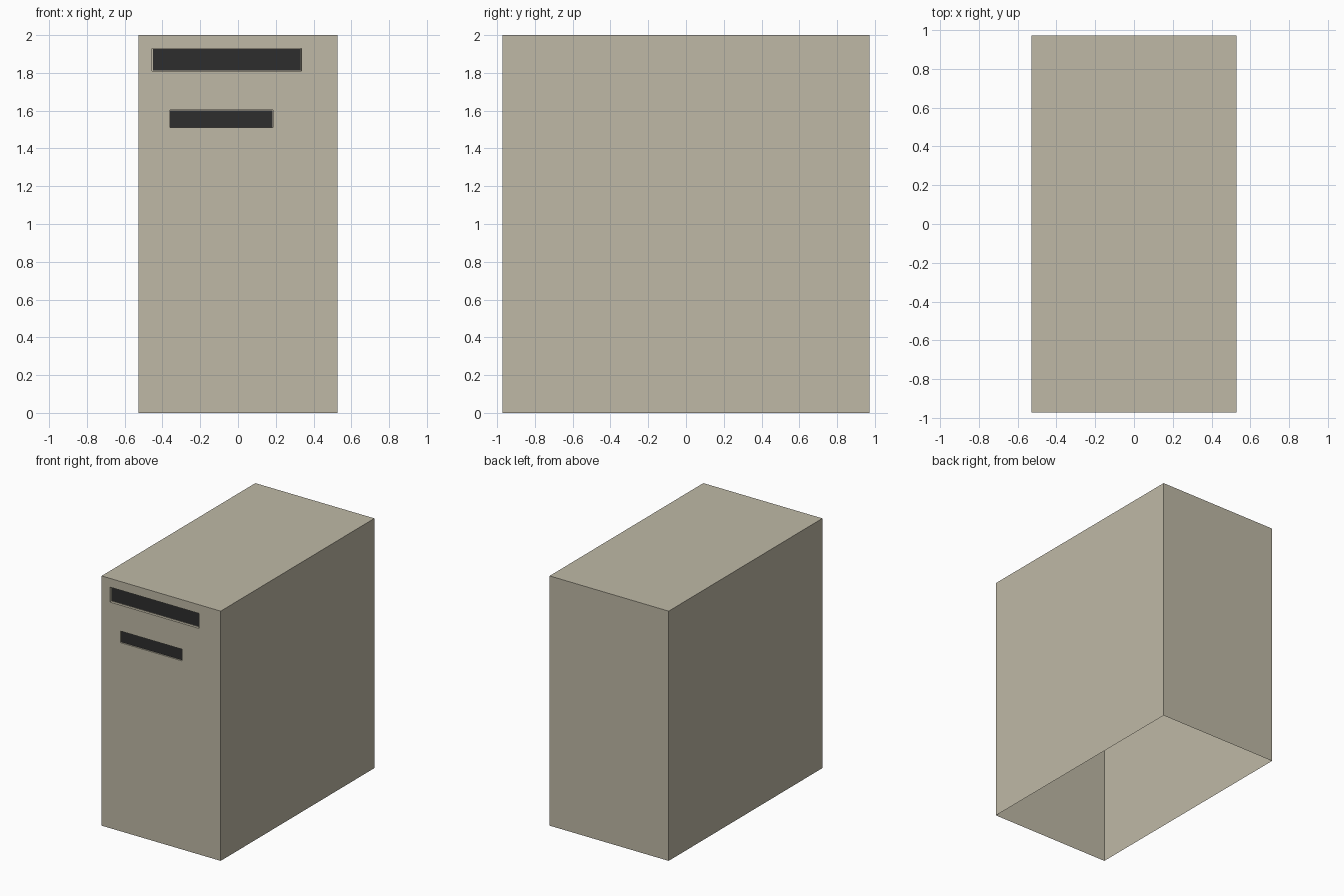
import bpy, bmesh
from mathutils import Vector

if "Cube" in bpy.data.objects:
    bpy.data.objects.remove(bpy.data.objects["Cube"])

W, D, H = 1.055, 1.945, 2.0
SLOTS = [  # x0, x1, z0, z1, depth, border
    (-0.455, 0.335, 1.81, 1.93, 0.02, 0.005),
    (-0.36, 0.185, 1.51, 1.603, 0.01, 0.001),
]

def material(name, rgb):
    m = bpy.data.materials.new(name)
    m.diffuse_color = (*rgb, 1)
    m.use_nodes = True
    m.node_tree.nodes["Principled BSDF"].inputs["Base Color"].default_value = m.diffuse_color
    return m

def cut(bm, faces, co, no):
    geom = set(faces)
    for f in faces:
        geom.update(f.edges)
        geom.update(f.verts)
    bmesh.ops.bisect_plane(bm, geom=list(geom), plane_co=co, plane_no=no)

def front_faces(bm, z0=-1, z1=9):
    return [f for f in bm.faces if f.normal.y < -0.9
            and z0 < f.calc_center_median().z < z1]

# Box shell, open underneath
bm = bmesh.new()
bmesh.ops.create_cube(bm, size=1)
bmesh.ops.scale(bm, vec=(W, D, H), verts=bm.verts)
bmesh.ops.translate(bm, vec=(0, 0, H / 2), verts=bm.verts)
bm.normal_update()
bmesh.ops.delete(bm, geom=[f for f in bm.faces if f.normal.z < -0.9], context='FACES_ONLY')

# Split the front into bands, then cut each slot out of its band
for x0, x1, z0, z1, depth, border in SLOTS:
    for z in (z0, z1):
        cut(bm, front_faces(bm), Vector((0, 0, z)), Vector((0, 0, 1)))
for x0, x1, z0, z1, depth, border in SLOTS:
    for x in (x0, x1):
        cut(bm, front_faces(bm, z0, z1), Vector((x, 0, 0)), Vector((1, 0, 0)))
bm.normal_update()

# Recess the slots and darken their backs
for x0, x1, z0, z1, depth, border in SLOTS:
    slot = [f for f in front_faces(bm, z0, z1)
            if x0 < f.calc_center_median().x < x1]
    bmesh.ops.inset_individual(bm, faces=slot, thickness=0.0005, depth=-depth)
    bmesh.ops.inset_individual(bm, faces=slot, thickness=border, depth=0)
    for f in slot:
        f.material_index = 1

mesh = bpy.data.meshes.new("tower_case")
bm.to_mesh(mesh)
bm.free()
mesh.materials.append(material("beige", (0.52, 0.485, 0.38)))
mesh.materials.append(material("charcoal", (0.026, 0.026, 0.027)))
case = bpy.data.objects.new("tower_case", mesh)
bpy.context.collection.objects.link(case)
